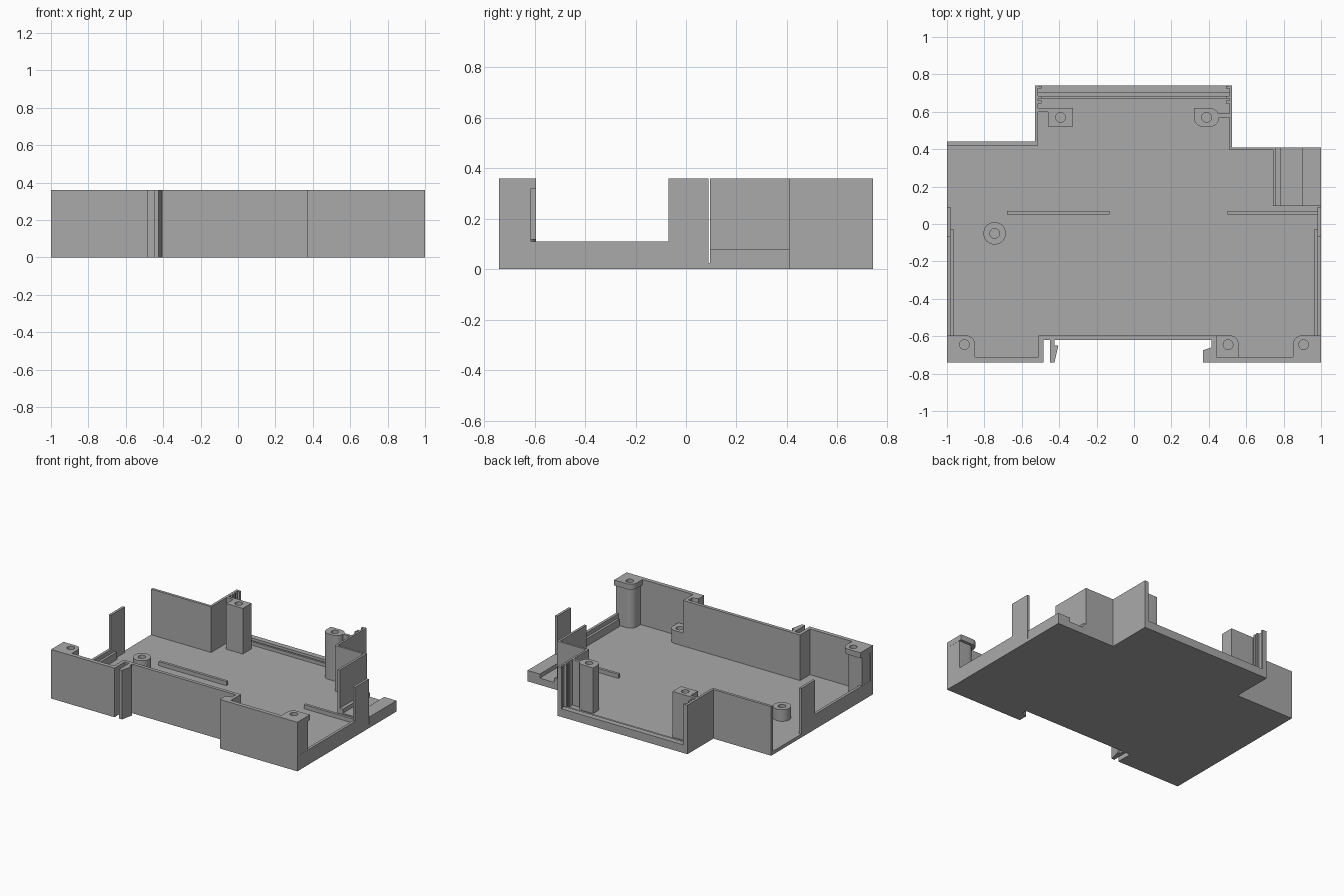
import bpy, bmesh, math

old = bpy.data.objects.get("Cube")
if old:
    bpy.data.objects.remove(old, do_unlink=True)

FLOOR = 0.025
TOP = 0.36

grey = bpy.data.materials.new("plain_grey")
grey.use_nodes = True
grey.diffuse_color = (0.4, 0.4, 0.4, 1)
grey.node_tree.nodes["Principled BSDF"].inputs["Base Color"].default_value = grey.diffuse_color


def prism(name, outline, z0=FLOOR, z1=TOP):
    """Extrude a flat outline between two heights."""
    bm = bmesh.new()
    face = bm.faces.new([bm.verts.new((x, y, z0)) for x, y in outline])
    out = bmesh.ops.extrude_face_region(bm, geom=[face])
    for v in out["geom"]:
        if isinstance(v, bmesh.types.BMVert):
            v.co.z = z1
    bmesh.ops.recalc_face_normals(bm, faces=bm.faces)
    mesh = bpy.data.meshes.new(name)
    bm.to_mesh(mesh)
    bm.free()
    mesh.materials.append(grey)
    obj = bpy.data.objects.new(name, mesh)
    bpy.context.collection.objects.link(obj)
    return obj


def block(name, x0, x1, y0, y1, z0=FLOOR, z1=TOP):
    return prism(name, [(x0, y0), (x1, y0), (x1, y1), (x0, y1)], z0, z1)


def circle(x, y, r, n=32):
    return [(x + r * math.cos(i * math.tau / n), y + r * math.sin(i * math.tau / n))
            for i in range(n)]


def rounded(x0, x1, y0, y1, corners, r=0.05):
    """Rectangle outline with the listed corners (0 = low x low y, anticlockwise) rounded."""
    pts = []
    for i, (x, y) in enumerate([(x0, y0), (x1, y0), (x1, y1), (x0, y1)]):
        if i not in corners:
            pts.append((x, y))
            continue
        cx = x + (r if x == x0 else -r)
        cy = y + (r if y == y0 else -r)
        for k in range(9):
            a = math.pi + (i + k / 8) * math.pi / 2
            pts.append((cx + r * math.cos(a), cy + r * math.sin(a)))
    return pts


def drill(obj, x, y, z0, z1):
    """Cut a screw hole down from the top of a post."""
    cutter = prism("hole_cutter", circle(x, y, 0.026), z0, z1 + 0.05)
    mod = obj.modifiers.new("hole", "BOOLEAN")
    mod.operation = "DIFFERENCE"
    mod.solver = "EXACT"
    mod.object = cutter
    deps = bpy.context.evaluated_depsgraph_get()
    obj.data = bpy.data.meshes.new_from_object(obj.evaluated_get(deps))
    obj.modifiers.clear()
    bpy.data.objects.remove(cutter, do_unlink=True)


# Floor plate with the rail notch along the front
notch = [(-1, -0.74), (-0.485, -0.74), (-0.485, -0.62), (0.415, -0.62),
         (0.415, -0.66), (0.37, -0.675), (0.37, -0.74), (1, -0.74)]
prism("floor", notch + [(1, 0.41), (0.525, 0.41), (0.525, 0.74),
                        (-0.53, 0.74), (-0.53, 0.44), (-1, 0.44)], 0, FLOOR)

# Front wall following the notch
prism("front_wall", notch + [(1, -0.71), (0.44, -0.71), (0.44, -0.595),
                             (-0.51, -0.595), (-0.51, -0.71), (-1, -0.71)])

# Rail clip
prism("rail_clip", [(-0.45, -0.74), (-0.425, -0.74), (-0.405, -0.65),
                    (-0.425, -0.65), (-0.425, -0.62), (-0.45, -0.62)], 0)

# Back shoulder walls
prism("back_right_wall", [(-1, 0.44), (-1, 0.42), (-0.512, 0.42),
                          (-0.512, 0.74), (-0.53, 0.74), (-0.53, 0.44)])
prism("back_left_wall", [(0.525, 0.74), (0.51, 0.74), (0.51, 0.395), (0.743, 0.395),
                         (0.743, 0.095), (0.76, 0.095), (0.76, 0.41), (0.525, 0.41)])

# Low back sill with a panel groove, and guide ribs up the walls
block("back_sill", -0.512, 0.51, 0.70, 0.74, FLOOR, 0.06)
block("back_sill_inner", -0.512, 0.51, 0.67, 0.685, FLOOR, 0.05)
for side, x0, x1 in (("right", -0.512, -0.495), ("left", 0.493, 0.51)):
    for n, y in enumerate((0.645, 0.67, 0.725)):
        block(f"{side}_guide_rib_{n}", x0, x1, y, y + 0.014)

# Terminal ledge with a channel
block("ledge_inner", 0.76, 0.785, 0.095, 0.41, FLOOR, 0.08)
block("ledge_channel", 0.785, 0.90, 0.095, 0.41, FLOOR, 0.05)
block("ledge_outer", 0.90, 1, 0.095, 0.41, FLOOR, 0.08)

# Parts that repeat on both sides
for side, s in (("right", -1), ("left", 1)):
    def span(a, b):
        return sorted((s * a, s * b))

    block(f"{side}_low_wall", *span(0.98, 1), -0.71, -0.07, FLOOR, 0.11)
    block(f"{side}_low_wall_rib", *span(0.962, 0.98), -0.60, -0.03, FLOOR, 0.08)
    block(f"{side}_tab", *span(0.982, 1), -0.07, 0.09)

    # Corner post with a wider cap
    corner = [3] if s > 0 else [2]
    body = prism(f"{side}_corner_post",
                 rounded(*span(0.865, 0.999), -0.71, -0.615, corner), FLOOR, 0.32)
    cap = prism(f"{side}_corner_post_cap",
                rounded(*span(0.85, 1), -0.71, -0.595, corner), 0.32, TOP)
    for part in (body, cap):
        drill(part, s * 0.907, -0.645, 0.15, TOP)

# Screw posts
post = block("back_right_post", -0.46, -0.325, 0.52, 0.62)
drill(post, -0.393, 0.57, 0.15, TOP)
block("back_right_post_web", -0.512, -0.46, 0.60, 0.62)

post = prism("back_left_post", rounded(0.32, 0.455, 0.52, 0.62, [0, 1, 2], 0.049))
drill(post, 0.388, 0.57, 0.15, TOP)
block("back_left_post_web", 0.45, 0.51, 0.57, 0.59)

post = prism("front_short_post", rounded(0.44, 0.56, -0.71, -0.595, [2]), FLOOR, 0.12)
drill(post, 0.503, -0.645, 0.04, 0.12)

post = prism("round_boss", circle(-0.745, -0.05, 0.06), FLOOR, 0.11)
drill(post, -0.745, -0.05, 0.04, 0.11)

# Board rests on the floor
block("right_board_rest", -0.68, -0.13, 0.05, 0.07, FLOOR, 0.055)
block("left_board_rest", 0.50, 0.982, 0.05, 0.07, FLOOR, 0.055)

# Smooth the curved posts while keeping edges sharp
for obj in bpy.data.objects:
    if obj.type == "MESH" and ("post" in obj.name or "boss" in obj.name):
        bpy.ops.object.select_all(action="DESELECT")
        obj.select_set(True)
        bpy.context.view_layer.objects.active = obj
        bpy.ops.object.shade_smooth_by_angle(angle=math.radians(30))
bpy.ops.object.select_all(action="DESELECT")
